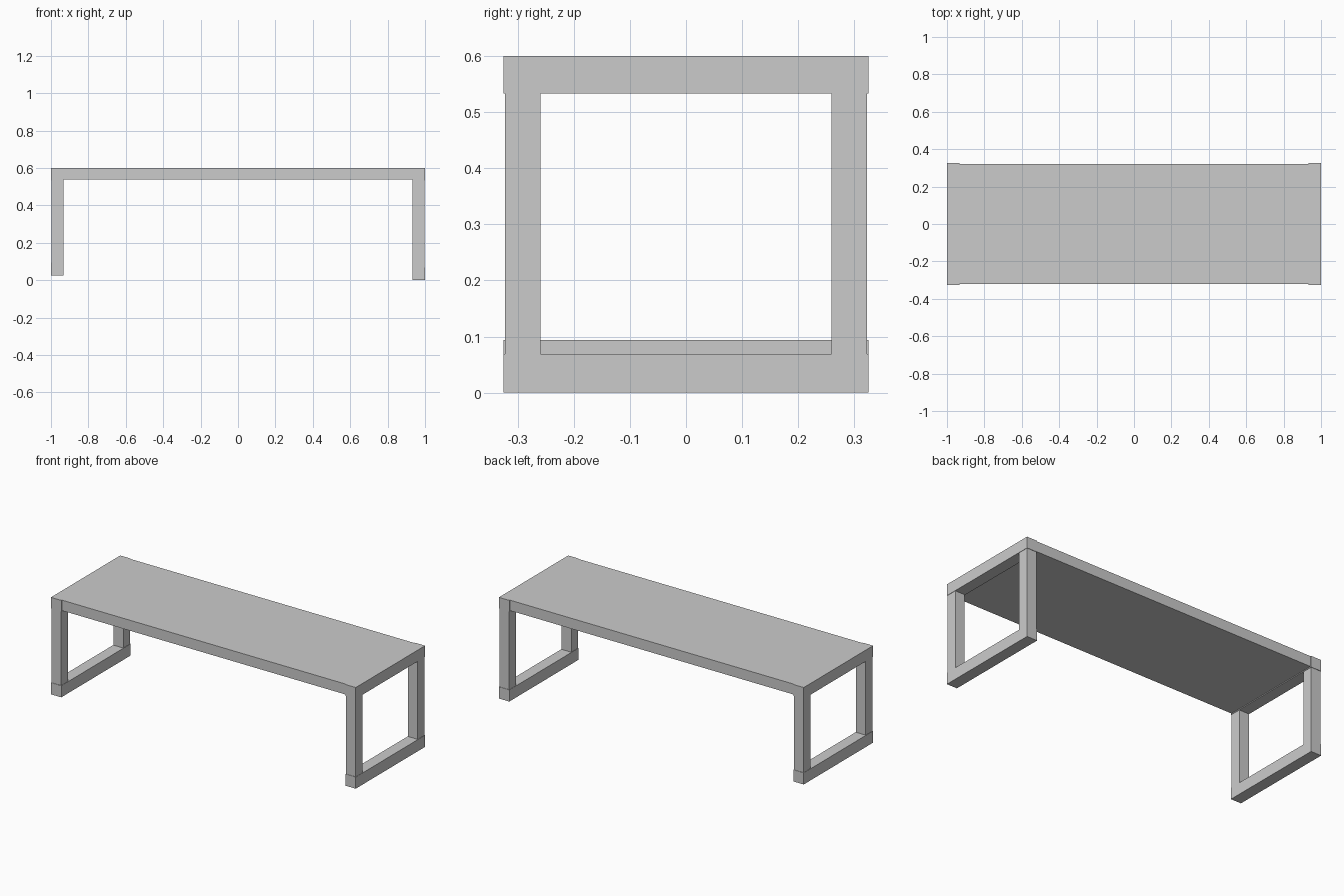
import bpy

if "Cube" in bpy.data.objects:
    bpy.data.objects.remove(bpy.data.objects["Cube"])


def box(name, x, y, z):
    """Axis-aligned box from (min, max) ranges."""
    bpy.ops.mesh.primitive_cube_add(
        size=1, location=[(a + b) / 2 for a, b in (x, y, z)])
    ob = bpy.context.object
    ob.name = name
    ob.scale = [b - a for a, b in (x, y, z)]
    bpy.ops.object.transform_apply(location=False, rotation=False, scale=True)
    return ob


# Top slab between the two end frames
box("table_top", (-0.934, 0.934), (-0.32, 0.32), (0.538, 0.6))

# Rectangular end frames; the left one stops slightly above the floor
for side, s, foot in (("left", -1, 0.025), ("right", 1, 0.0)):
    bar_x = sorted((s * 0.932, s * 1.0))
    post_x = sorted((s * 0.934, s * 0.998))
    box(side + "_top_rail", bar_x, (-0.325, 0.325), (0.533, 0.6))
    box(side + "_floor_rail", bar_x, (-0.325, 0.325), (foot, foot + 0.069))
    for end, t in (("front", -1), ("back", 1)):
        post_y = sorted((t * 0.259, t * 0.3225))
        box(f"{side}_{end}_post", post_x, post_y, (foot + 0.069, 0.533))
